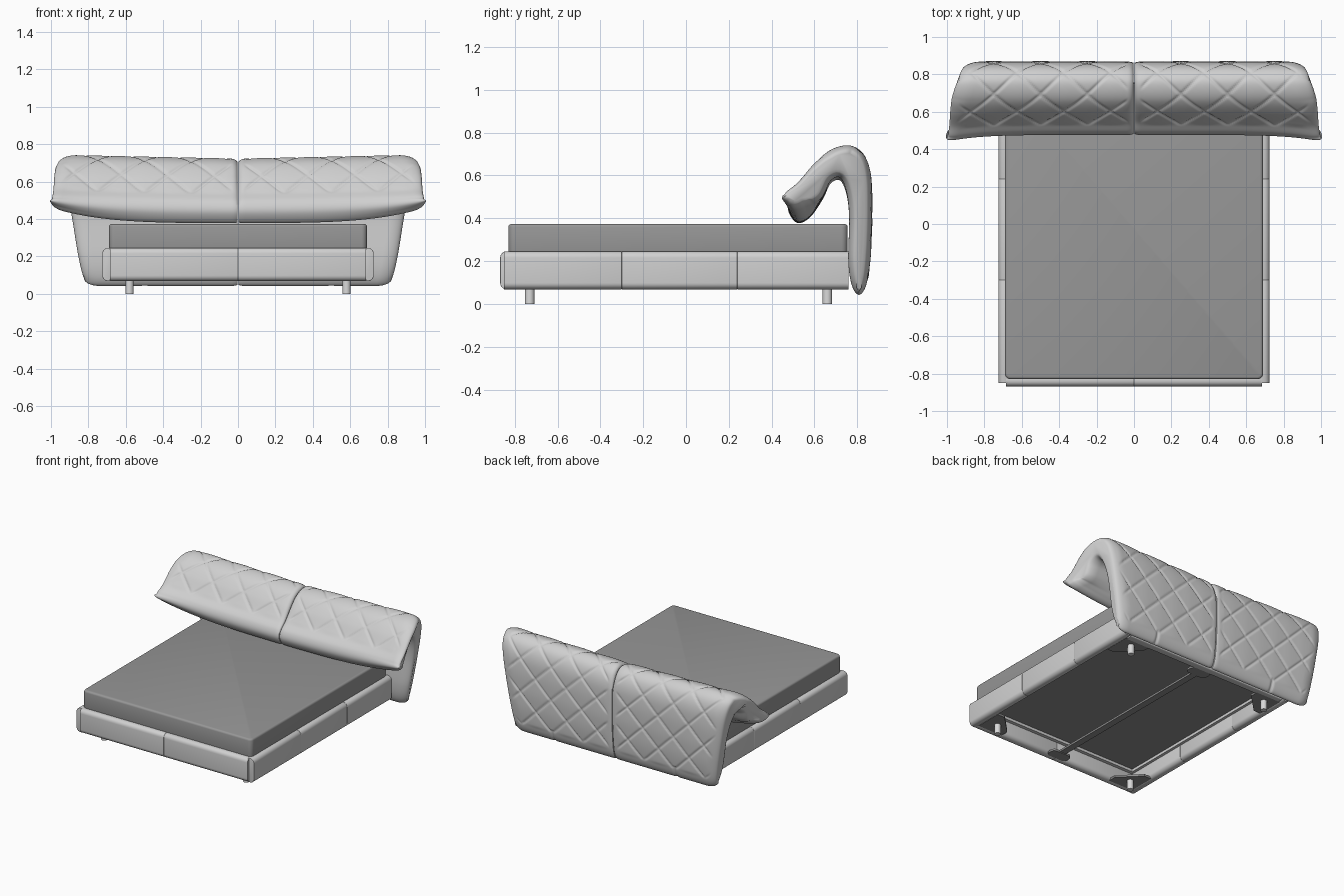
import bpy, bmesh, math
from mathutils import Vector

cube = bpy.data.objects.get("Cube")
if cube:
    bpy.data.objects.remove(cube, do_unlink=True)


def material(name, value):
    m = bpy.data.materials.new(name)
    m.use_nodes = True
    color = (value, value, value, 1)
    m.diffuse_color = color
    m.node_tree.nodes["Principled BSDF"].inputs["Base Color"].default_value = color
    return m


FABRIC = material("light grey fabric", 0.63)
SHEET = material("mid grey mattress", 0.31)
UNDER = material("dark grey underframe", 0.27)
METAL = material("pale leg", 0.7)


def add_object(name, bm, mat, angle=40):
    bmesh.ops.recalc_face_normals(bm, faces=bm.faces)
    me = bpy.data.meshes.new(name)
    bm.to_mesh(me)
    bm.free()
    ob = bpy.data.objects.new(name, me)
    bpy.context.scene.collection.objects.link(ob)
    me.materials.append(mat)
    for other in bpy.context.selected_objects:
        other.select_set(False)
    ob.select_set(True)
    bpy.context.view_layer.objects.active = ob
    bpy.ops.object.shade_smooth_by_angle(angle=math.radians(angle))
    return ob


def block(name, lo, hi, mat, axis=0, r=0.0, end_r=0.0):
    """Box with edges along one axis rounded by r, and its end rims by end_r."""
    lo, hi = Vector(lo), Vector(hi)
    bm = bmesh.new()
    bmesh.ops.create_cube(bm, size=1)
    for v in bm.verts:
        v.co = (lo + hi) / 2 + v.co * (hi - lo)
    if r:
        along = [e for e in bm.edges
                 if abs((e.verts[0].co - e.verts[1].co).normalized()[axis]) > 0.9]
        bmesh.ops.bevel(bm, geom=along, offset=r, segments=6, profile=0.5, affect='EDGES')
    if end_r:
        rims = [e for e in bm.edges if e.calc_face_angle(0) > 1.2]
        bmesh.ops.bevel(bm, geom=rims, offset=end_r, segments=3, profile=0.5, affect='EDGES')
    return add_object(name, bm, mat)


# Mattress
block("mattress", (-0.69, -0.83, 0.215), (0.69, 0.755, 0.373), SHEET, 2, 0.03, 0.014)

# Upholstered rails, split at their seams
seams = [-0.85, -0.3, 0.24, 0.76]
for side, label in ((1, "left"), (-1, "right")):
    xs = sorted((0.655 * side, 0.725 * side))
    for i, (a, b) in enumerate(zip(seams, seams[1:])):
        block(f"{label}_rail_{i + 1}", (xs[0], a, 0.068), (xs[1], b, 0.245),
              FABRIC, 1, 0.03, 0.002)
    xs = sorted((0, 0.685 * side))
    block(f"{label}_front_rail", (xs[0], -0.868, 0.068), (xs[1], -0.8, 0.245),
          FABRIC, 0, 0.03, 0.002)
block("rear_rail", (-0.66, 0.7, 0.07), (0.66, 0.757, 0.24), FABRIC, 0, 0.01)

# Underframe: panel, ledges, centre beam with wide ends, corner plates, legs
block("base_panel", (-0.66, -0.81, 0.2), (0.66, 0.72, 0.225), UNDER)
for side, label in ((1, "left"), (-1, "right")):
    xs = sorted((0.635 * side, 0.66 * side))
    block(f"{label}_ledge", (xs[0], -0.8, 0.18), (xs[1], 0.7, 0.202), FABRIC)
block("front_ledge", (-0.635, -0.805, 0.18), (0.635, -0.775, 0.202), FABRIC)
block("centre_beam", (-0.025, -0.8, 0.075), (0.025, 0.7, 0.09), UNDER)
for y, end in ((-0.78, "front"), (0.67, "rear")):
    block(f"{end}_beam_plate", (-0.08, y - 0.04, 0.07), (0.08, y + 0.04, 0.085), UNDER, 2, 0.03)

for x, label in ((0.58, "left"), (-0.58, "right")):
    for y, end in ((-0.73, "front"), (0.66, "rear")):
        sx, sy = math.copysign(1, x), math.copysign(1, y)
        bm = bmesh.new()
        cx, cy = 0.67 * sx, (0.72 if sy > 0 else -0.82)
        tri = [(cx, cy), (cx - 0.2 * sx, cy), (cx - 0.2 * sx, cy - 0.06 * sy),
               (cx - 0.06 * sx, cy - 0.2 * sy), (cx, cy - 0.2 * sy)]
        face = bm.faces.new([bm.verts.new((px, py, 0.07)) for px, py in tri])
        ext = bmesh.ops.extrude_face_region(bm, geom=[face])
        for v in ext["geom"]:
            if isinstance(v, bmesh.types.BMVert):
                v.co.z += 0.015
        add_object(f"{end}_{label}_corner_plate", bm, UNDER)

        bm = bmesh.new()
        bmesh.ops.create_cone(bm, cap_ends=True, segments=24, radius1=0.022,
                              radius2=0.022, depth=0.08)
        bmesh.ops.translate(bm, verts=bm.verts, vec=(x, y, 0.04))
        add_object(f"{end}_{label}_leg", bm, METAL)

# Headboard cross-section (y, z): up the back, over the top, down the flap, back inside
SECTION = [(0.81, 0.042), (0.845, 0.1), (0.862, 0.25), (0.868, 0.45), (0.862, 0.6),
           (0.835, 0.69), (0.785, 0.735), (0.73, 0.738), (0.66, 0.708), (0.6, 0.645),
           (0.54, 0.56), (0.488, 0.502), (0.478, 0.44), (0.52, 0.382), (0.58, 0.41),
           (0.64, 0.5), (0.675, 0.575), (0.72, 0.59), (0.75, 0.52), (0.762, 0.4),
           (0.758, 0.2), (0.775, 0.085)]


def smooth_loop(points, per):
    """Closed Catmull-Rom curve through the points."""
    p = [Vector(q) for q in points]
    n, out = len(p), []
    for i in range(n):
        a, b, c, d = (p[(i + k) % n] for k in (-1, 0, 1, 2))
        for j in range(per):
            t = j / per
            out.append(0.5 * (2 * b + (c - a) * t + (2 * a - 5 * b + 4 * c - d) * t * t
                              + (3 * b - a - 3 * c + d) * t ** 3))
    return out


def resample(loop, count):
    """Evenly spaced points and their arc lengths."""
    arcs = [0]
    for a, b in zip(loop, loop[1:] + loop[:1]):
        arcs.append(arcs[-1] + (b - a).length)
    out, i = [], 0
    for k in range(count):
        s = arcs[-1] * k / count
        while arcs[i + 1] < s:
            i += 1
        t = (s - arcs[i]) / (arcs[i + 1] - arcs[i])
        out.append((loop[i].lerp(loop[(i + 1) % len(loop)], t), s))
    return out


def clamp(v):
    return max(0.0, min(1.0, v))


def rounding(dist, span, depth):
    """Inset that rounds off an end of the cushion."""
    q = clamp(1 - dist / span)
    return depth * (1 - math.sqrt(1 - q * q))


def groove(value):
    d = abs(value - round(value))
    return math.exp(-(d / 0.035) ** 2)


QUILT, START, END = 0.25, 0.08, 1.08


def stitching(x, arc, width):
    """Depth of the diamond quilting on the outer face."""
    if arc > END + 0.02:
        return 0
    u, v = x / QUILT, (arc - START) / QUILT
    mask = clamp((arc - START) / 0.02) * clamp((END - arc) / 0.03)
    mask *= clamp((x - 0.03) / 0.03) * clamp((width - 0.04 - x) / 0.05)
    depth = max(groove(u + v), groove(u - v)) * mask
    if arc < START + 0.02:
        depth = max(depth, math.exp(-((x - 2 * QUILT) / 0.01) ** 2))
    puff = abs(math.sin(math.pi * (u + v)) * math.sin(math.pi * (u - v))) * mask
    return 0.008 * depth - 0.003 * puff


# Headboard: one quilted half, mirrored
ring = resample(smooth_loop(SECTION, 16), 260)
COLS, count = 120, len(ring)
bm = bmesh.new()
grid = []
for k in range(COLS + 1):
    t = k / COLS
    s = 0.6 * t + 0.4 * (0.5 - 0.5 * math.cos(math.pi * t))
    row = []
    for i, (p, arc) in enumerate(ring):
        y, z = p
        tangent = (ring[(i + 1) % count][0] - ring[i - 1][0]).normalized()
        normal = Vector((tangent.y, -tangent.x))
        width = 0.82 + 0.17 * (z - 0.045) + 0.33 * max(0, 0.78 - y)
        width += 0.03 * clamp((0.5 - z) / 0.1) * clamp((0.62 - y) / 0.06)
        x = 0.003 + s * (width - 0.003)
        flap = clamp((0.66 - y) / 0.18)
        lower = clamp((0.5 - z) / 0.1) * clamp((0.66 - y) / 0.06)
        high = clamp((z - 0.3) / 0.4)
        inner = 0.01 if z < 0.58 and y > 0.7 else 0.01 + 0.018 * clamp((z - 0.58) / 0.1 + flap)
        inset = rounding(x, 0.035, inner)
        inset += rounding(width - x, 0.08 - 0.03 * flap, 0.036 - 0.018 * flap)
        inset += stitching(x, arc, width)
        q = p - normal * inset
        q.x -= 0.035 * s ** 6 * flap
        q.y += 0.015 * s ** 3 * flap + 0.065 * s ** 4 * lower - 0.02 * high * (1 - s)
        row.append(bm.verts.new((x, q.x, q.y)))
    grid.append(row)
for a, b in zip(grid, grid[1:]):
    for i in range(count):
        j = (i + 1) % count
        bm.faces.new((a[i], a[j], b[j], b[i]))
bm.faces.new(grid[0])
bm.faces.new(grid[-1])
headboard = add_object("quilted_headboard", bm, FABRIC, 60)
mirror = headboard.modifiers.new("mirror", 'MIRROR')
mirror.use_mirror_merge = False
